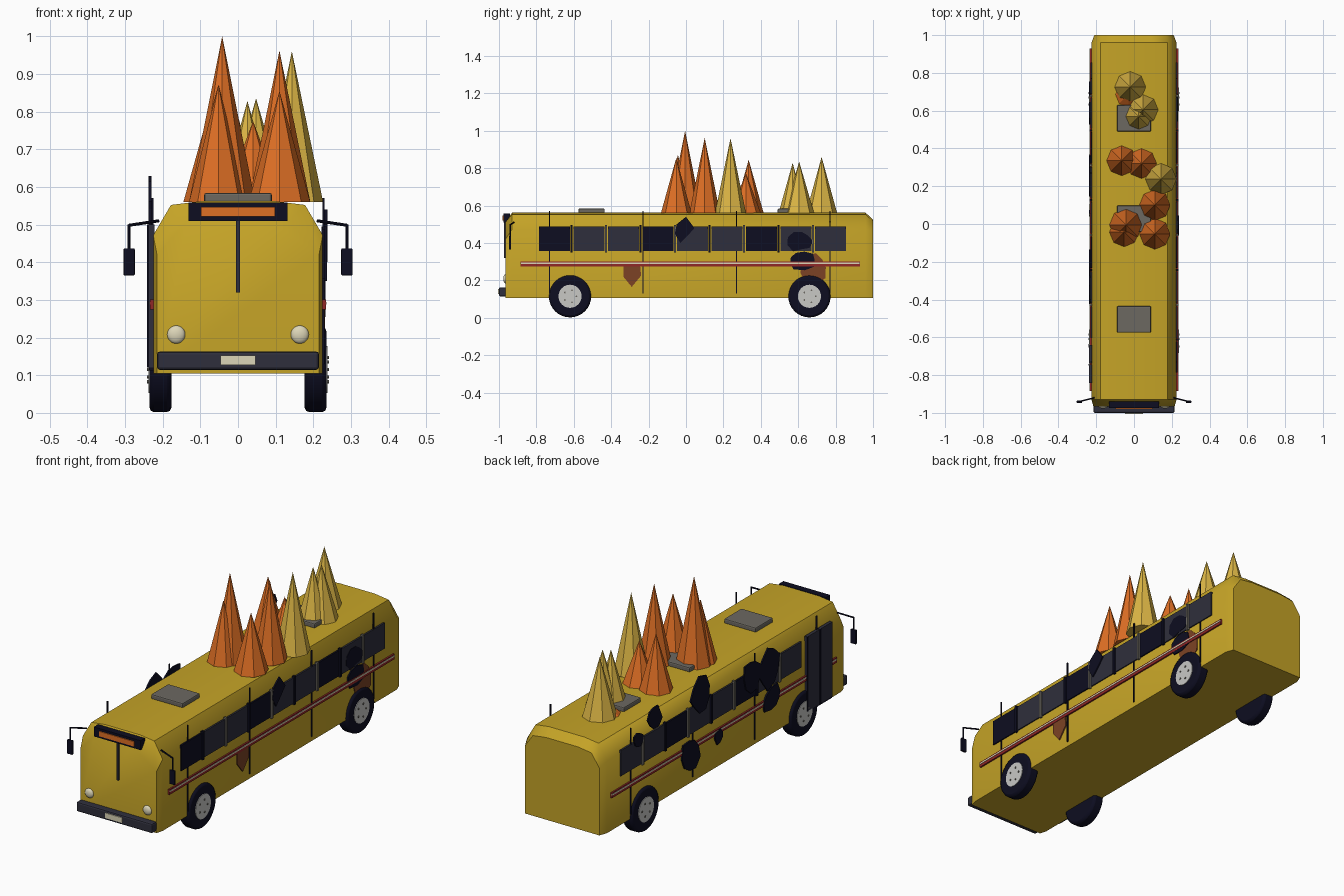
import bpy, bmesh, math, random
from mathutils import Matrix, Vector

cube = bpy.data.objects.get("Cube")
if cube:
    bpy.data.objects.remove(cube, do_unlink=True)
random.seed(4)


def material(name, r, g, b):
    m = bpy.data.materials.new(name)
    m.use_nodes = True
    m.diffuse_color = (r, g, b, 1)
    node = next(n for n in m.node_tree.nodes if n.type == 'BSDF_PRINCIPLED')
    node.inputs["Base Color"].default_value = (r, g, b, 1)
    return m


YELLOW = material("body yellow", 0.56, 0.37, 0.02)
ORANGE = material("flame orange", 0.74, 0.16, 0.018)
GOLD = material("flame yellow", 0.72, 0.47, 0.06)
BLACK = material("soot black", 0.004, 0.004, 0.015)
GLASS = material("dark glass", 0.028, 0.028, 0.045)
GRAY = material("hatch gray", 0.15, 0.14, 0.12)
SILVER = material("hub silver", 0.58, 0.58, 0.56)
CREAM = material("lamp cream", 0.72, 0.67, 0.48)
RED = material("stripe red", 0.28, 0.02, 0.02)
RUST = material("rust brown", 0.2, 0.055, 0.018)


def finish(bm, name, mat, smooth=None, bevel=0):
    bmesh.ops.recalc_face_normals(bm, faces=bm.faces)
    mesh = bpy.data.meshes.new(name)
    bm.to_mesh(mesh)
    bm.free()
    mesh.materials.append(mat)
    ob = bpy.data.objects.new(name, mesh)
    bpy.context.collection.objects.link(ob)
    if bevel:
        mod = ob.modifiers.new("rounded edges", 'BEVEL')
        mod.width, mod.segments = bevel, 2
    if smooth:
        bpy.ops.object.select_all(action='DESELECT')
        ob.select_set(True)
        bpy.context.view_layer.objects.active = ob
        bpy.ops.object.shade_smooth_by_angle(angle=math.radians(smooth))
    return ob


def box(name, mat, x, y, z, bevel=0):
    """Box from three (low, high) ranges."""
    bm = bmesh.new()
    bmesh.ops.create_cube(bm, size=1)
    for v in bm.verts:
        v.co = [sum(r) / 2 + c * (r[1] - r[0]) for r, c in zip((x, y, z), v.co)]
    return finish(bm, name, mat, bevel=bevel)


def side_box(name, mat, s, x, y, z, bevel=0):
    return box(name, mat, sorted((s * x[0], s * x[1])), y, z, bevel)


def side_plate(name, mat, s, outline, x0, x1):
    """Thin plate on a side wall, outlined in y and z."""
    bm = bmesh.new()
    face = bm.faces.new([bm.verts.new((s * x0, y, z)) for y, z in outline])
    out = bmesh.ops.extrude_face_region(bm, geom=[face])
    for v in out["geom"]:
        if isinstance(v, bmesh.types.BMVert):
            v.co.x = s * x1
    return finish(bm, name, mat)


def blob(y, z, ry, rz, n=9):
    """Ragged outline around a point."""
    pts = []
    for i in range(n):
        a, k = math.tau * i / n, random.uniform(0.7, 1.1)
        pts.append((y + ry * k * math.cos(a), z + rz * k * math.sin(a)))
    return pts


def cone(name, mat, centre, r1, r2, depth, axis='Z', n=32, smooth=None, bevel=0):
    bm = bmesh.new()
    bmesh.ops.create_cone(bm, cap_ends=True, segments=n, radius1=r1, radius2=r2, depth=depth)
    turn = {'Z': Matrix(), 'X': Matrix.Rotation(math.pi / 2, 4, 'Y'),
            'Y': Matrix.Rotation(math.pi / 2, 4, 'X')}[axis]
    bm.transform(Matrix.Translation(centre) @ turn)
    return finish(bm, name, mat, smooth, bevel)


def rod(name, mat, a, b, r):
    a, b = Vector(a), Vector(b)
    bm = bmesh.new()
    bmesh.ops.create_cone(bm, cap_ends=True, segments=8, radius1=r, radius2=r, depth=(b - a).length)
    bm.transform(Matrix.Translation((a + b) / 2) @ (b - a).to_track_quat('Z', 'Y').to_matrix().to_4x4())
    return finish(bm, name, mat, 40)


# Body shell: chamfered sections, drawn in at both ends
full = [(0.225, 0.105), (0.225, 0.472), (0.178, 0.552), (0.1, 0.562)]
front = [(0.215, 0.105), (0.215, 0.42), (0.135, 0.51), (0.08, 0.515)]
rear = [(0.21, 0.105), (0.21, 0.45), (0.165, 0.515), (0.09, 0.525)]
bm = bmesh.new()
rings = []
for y, sec in ((-0.965, front), (-0.93, full), (0.96, full), (1.0, rear)):
    pts = sec + [(-x, z) for x, z in reversed(sec)]
    rings.append([bm.verts.new((x, y, z)) for x, z in pts])
for a, b in zip(rings, rings[1:]):
    for i in range(len(a)):
        j = (i + 1) % len(a)
        bm.faces.new((a[i], a[j], b[j], b[i]))
bm.faces.new(rings[0])
bm.faces.new(rings[-1])
finish(bm, "bus_body", YELLOW, 40)

# Front end
box("front_bumper", GLASS, (-0.215, 0.215), (-1.0, -0.96), (0.114, 0.163), 0.008)
box("number_plate", CREAM, (-0.047, 0.047), (-1.005, -0.998), (0.127, 0.153))
box("sign_panel", BLACK, (-0.132, 0.132), (-0.975, -0.94), (0.51, 0.558))
box("sign_display", ORANGE, (-0.098, 0.098), (-0.98, -0.974), (0.521, 0.546))
box("windscreen_divider", GLASS, (-0.005, 0.005), (-0.974, -0.962), (0.32, 0.51))
for s, side in ((1, "left"), (-1, "right")):
    bm = bmesh.new()
    bmesh.ops.create_uvsphere(bm, u_segments=16, v_segments=10, radius=0.024)
    bm.transform(Matrix.Translation((s * 0.164, -0.965, 0.208)) @ Matrix.Diagonal((1, 0.5, 1, 1)))
    finish(bm, side + "_headlight", CREAM, 40)

    # Mirror on a bent arm
    rod(side + "_mirror_arm", BLACK, (s * 0.21, -0.92, 0.51), (s * 0.29, -0.94, 0.498), 0.004)
    rod(side + "_mirror_drop", BLACK, (s * 0.29, -0.94, 0.5), (s * 0.29, -0.94, 0.43), 0.004)
    side_box(side + "_mirror", BLACK, s, (0.274, 0.304), (-0.947, -0.935), (0.365, 0.437), 0.003)

    # Windows and pillars; the right side gives its first bay to the door
    for i in range(0 if s > 0 else 1, 9):
        c = -0.704 + 0.1845 * i
        side_box(f"{side}_window_{i}", BLACK if i % 3 == 0 else GLASS, s,
                 (0.222, 0.231), (c - 0.083, c + 0.083), (0.357, 0.488))
        if i < 8:
            side_box(f"{side}_pillar_{i}", GRAY if i % 2 else BLACK, s,
                     (0.222, 0.236), (c + 0.086, c + 0.098), (0.35, 0.495))

    # Stripes and upright seams
    side_box(side + "_red_stripe", RED, s, (0.222, 0.233), (-0.885, 0.93), (0.274, 0.301))
    side_box(side + "_pale_stripe", CREAM, s, (0.23, 0.235), (-0.885, 0.93), (0.288, 0.295))
    for i in range(4):
        y = -0.73 + 0.5 * i
        side_box(f"{side}_seam_{i}", BLACK, s, (0.224, 0.23), (y - 0.003, y + 0.003), (0.13, 0.57))

    # Wheels with bolted hubs
    for y, end in ((-0.62, "front"), (0.66, "rear")):
        name = f"{side}_{end}"
        cone(name + "_tyre", BLACK, (s * 0.206, y, 0.115), 0.113, 0.113, 0.058, 'X', 32, 40, 0.012)
        cone(name + "_hub", SILVER, (s * 0.232, y, 0.115), 0.062, 0.062, 0.012, 'X', 24, 40)
        for k in range(5):
            a = math.tau * k / 5
            cone(f"{name}_bolt_{k}", GRAY, (s * 0.238, y + 0.034 * math.cos(a), 0.115 + 0.034 * math.sin(a)),
                 0.005, 0.005, 0.006, 'X', 6)

# Folding door on the right side
for i, y in enumerate((-0.842, -0.738)):
    side_box(f"door_leaf_{i}", GLASS, -1, (0.222, 0.238), (y, y + 0.098), (0.12, 0.5))
    side_box(f"door_bar_{i}", BLACK, -1, (0.236, 0.241), (y + 0.092, y + 0.102), (0.12, 0.5))
side_box("door_threshold", BLACK, -1, (0.222, 0.236), (-0.842, -0.64), (0.112, 0.125))

# Damage on the left side
side_plate("rust_shield", RUST, 1, [(-0.335, 0.275), (-0.245, 0.275), (-0.24, 0.225),
                                    (-0.29, 0.165), (-0.335, 0.22)], 0.224, 0.231)
side_plate("rust_patch", RUST, 1, blob(0.68, 0.27, 0.085, 0.09), 0.224, 0.229)
side_plate("scorch_low", BLACK, 1, blob(0.62, 0.31, 0.085, 0.055), 0.225, 0.232)
side_plate("scorch_high", BLACK, 1, blob(0.61, 0.41, 0.07, 0.06), 0.226, 0.233)
side_plate("scorch_roofline", BLACK, 1, [(-0.06, 0.45), (-0.05, 0.5), (0, 0.54), (0.045, 0.48),
                                         (0.01, 0.44), (-0.03, 0.4)], 0.229, 0.237)

# Scorch marks on the right side
for i, (y, z, ry, rz) in enumerate((
        (0.587, 0.56, 0.06, 0.065), (0.214, 0.525, 0.08, 0.1), (-0.2, 0.47, 0.08, 0.1),
        (-0.34, 0.46, 0.09, 0.12), (0.295, 0.255, 0.08, 0.1), (0.076, 0.265, 0.035, 0.04),
        (0.72, 0.49, 0.04, 0.04), (-0.36, 0.29, 0.08, 0.07))):
    side_plate(f"scorch_right_{i}", BLACK, -1, blob(y, z, ry, rz), 0.229, 0.237)

# Roof hatches
for i, y in enumerate((-0.505, 0.028, 0.56)):
    box(f"roof_hatch_{i}", GRAY, (-0.09, 0.09), (y - 0.07, y + 0.07), (0.558, 0.584), 0.006)

# Flames: x, y, tip height, base radius
flames = {ORANGE: [(-0.042, -0.005, 1.0, 0.088), (-0.052, -0.043, 0.872, 0.078), (0.11, -0.052, 0.855, 0.082),
                   (0.11, 0.1, 0.962, 0.082), (-0.065, 0.335, 0.845, 0.08), (0.04, 0.32, 0.775, 0.08),
                   (-0.03, 0.685, 0.62, 0.07)],
          GOLD: [(0.143, 0.238, 0.96, 0.083), (0.025, 0.57, 0.828, 0.075),
                 (0.048, 0.605, 0.835, 0.08), (-0.02, 0.725, 0.86, 0.083)]}
for mat, group in flames.items():
    for i, (x, y, top, r) in enumerate(group):
        cone(f"{mat.name.replace(' ', '_')}_{i}", mat, (x, y, (top + 0.56) / 2), r, 0, top - 0.56, n=8)
